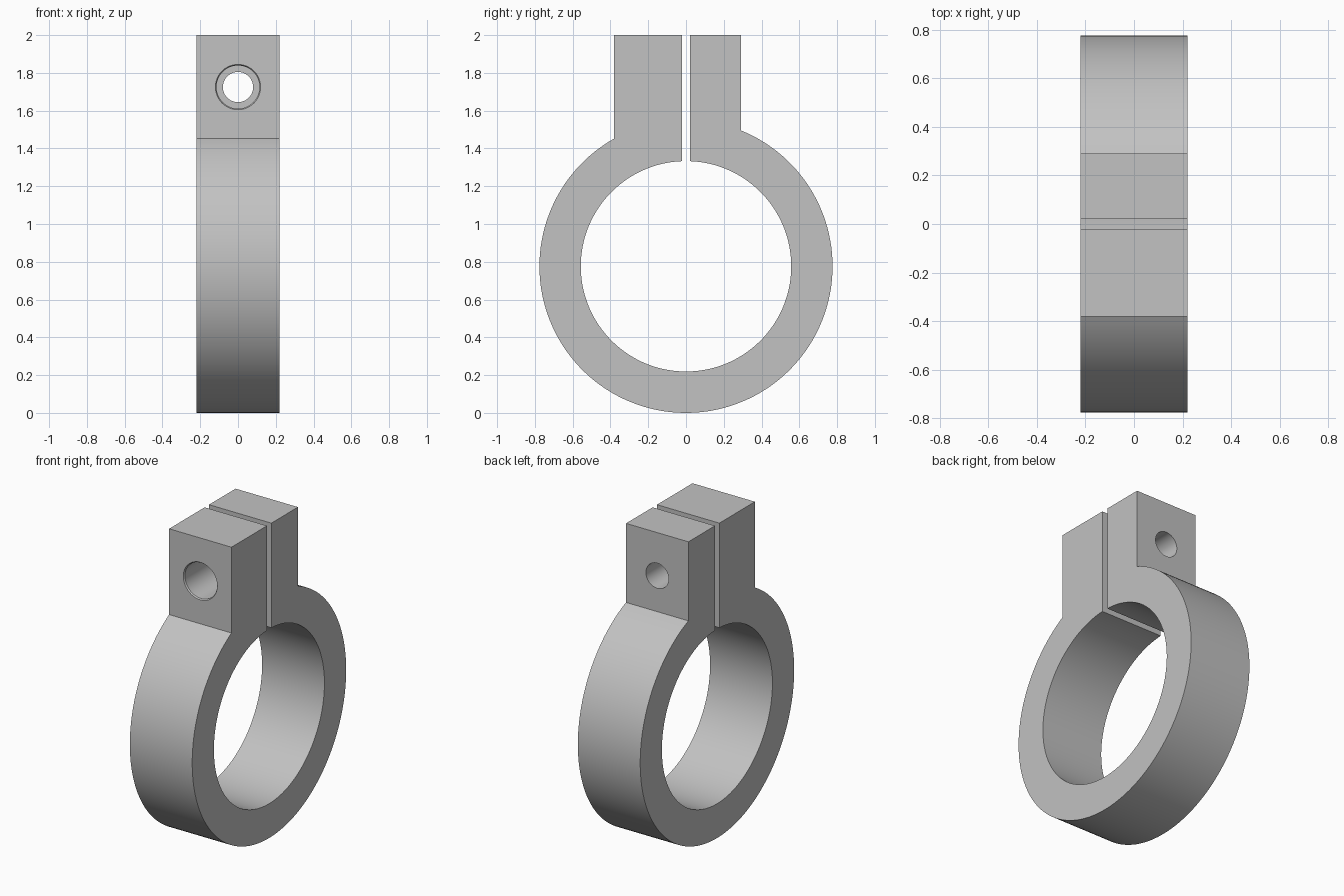
import bpy, bmesh
from math import sin, cos, asin, pi, tau

if "Cube" in bpy.data.objects:
    bpy.data.objects.remove(bpy.data.objects["Cube"])

HALF_WIDTH = 0.22
OUTER, INNER, CENTRE_Z = 0.776, 0.557, 0.776
FRONT, BACK, GAP, TOP = -0.38, 0.29, 0.022, 2.0
BOLT_Z = 1.725

steel = bpy.data.materials.new("grey_steel")
steel.use_nodes = True
colour = (0.54, 0.54, 0.54, 1)
steel.diffuse_color = colour
steel.node_tree.nodes["Principled BSDF"].inputs["Base Color"].default_value = colour


def make_object(name, bm):
    bmesh.ops.recalc_face_normals(bm, faces=bm.faces)
    mesh = bpy.data.meshes.new(name)
    bm.to_mesh(mesh)
    bm.free()
    obj = bpy.data.objects.new(name, mesh)
    bpy.context.collection.objects.link(obj)
    mesh.materials.append(steel)
    return obj


def arc(radius, start, end, steps=128):
    """Points (y, z) on a circle; angles run from straight up towards +y."""
    angles = [start + (end - start) * i / steps for i in range(steps + 1)]
    return [(radius * sin(a), CENTRE_Z + radius * cos(a)) for a in angles]


# Split ring with two clamping lugs, as one extruded outline
outline = arc(OUTER, asin(BACK / OUTER), tau + asin(FRONT / OUTER))
outline += [(FRONT, TOP), (-GAP, TOP)]
outline += arc(INNER, tau - asin(GAP / INNER), asin(GAP / INNER))
outline += [(GAP, TOP), (BACK, TOP)]
bm = bmesh.new()
face = bm.faces.new([bm.verts.new((-HALF_WIDTH, y, z)) for y, z in outline])
extruded = bmesh.ops.extrude_face_region(bm, geom=[face])
moved = [v for v in extruded["geom"] if isinstance(v, bmesh.types.BMVert)]
bmesh.ops.translate(bm, verts=moved, vec=(2 * HALF_WIDTH, 0, 0))
clamp = make_object("split_clamp_ring", bm)

# Stepped bolt hole: chamfered wide bore in the front lug, narrow in the back
steps = [(FRONT - 0.01, 0.127), (FRONT + 0.008, 0.114), (0, 0.114),
         (0, 0.08), (BACK + 0.1, 0.08)]
bm = bmesh.new()
SIDES = 64
rings = [[bm.verts.new((r * cos(tau * i / SIDES), y, BOLT_Z + r * sin(tau * i / SIDES)))
          for i in range(SIDES)] for y, r in steps]
for a, b in zip(rings, rings[1:]):
    for i in range(SIDES):
        j = (i + 1) % SIDES
        bm.faces.new((a[i], a[j], b[j], b[i]))
bm.faces.new(rings[0])
bm.faces.new(rings[-1])
cutter = make_object("bolt_hole_cutter", bm)
cutter.hide_render = True

cut = clamp.modifiers.new("bolt_hole", "BOOLEAN")
cut.operation = "DIFFERENCE"
cut.solver = "EXACT"
cut.object = cutter

bpy.ops.object.select_all(action="DESELECT")
clamp.select_set(True)
bpy.context.view_layer.objects.active = clamp
bpy.ops.object.modifier_apply(modifier=cut.name)
bpy.data.objects.remove(cutter)
bpy.ops.object.shade_smooth_by_angle(angle=pi / 6)
